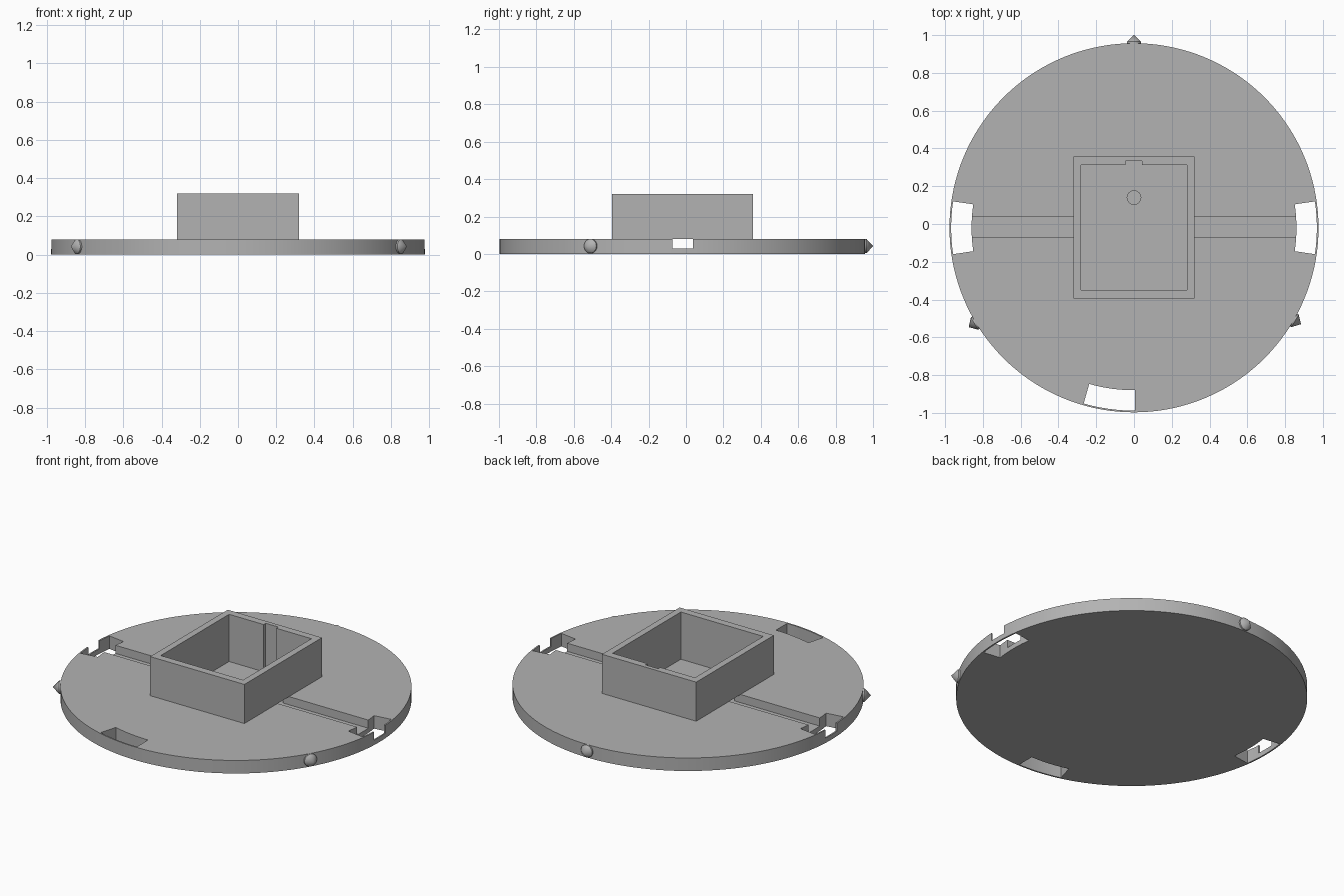
import bpy
import bmesh
from math import radians, cos, sin
from mathutils import Matrix, Vector

if "Cube" in bpy.data.objects:
    bpy.data.objects.remove(bpy.data.objects["Cube"], do_unlink=True)

CY = -0.02      # disc centre in y
R = 0.977       # disc radius
T = 0.08        # disc thickness
FLOOR = 0.03    # level of channel and pocket floors

grey = bpy.data.materials.new("plain grey")
grey.use_nodes = True
colour = (0.45, 0.45, 0.45, 1)
grey.diffuse_color = colour
grey.node_tree.nodes["Principled BSDF"].inputs["Base Color"].default_value = colour


def prism(name, outline, z0, z1):
    """Extrude a flat outline between two heights."""
    bm = bmesh.new()
    face = bm.faces.new([bm.verts.new((x, y, z0)) for x, y in outline])
    new = bmesh.ops.extrude_face_region(bm, geom=[face])["geom"]
    bmesh.ops.translate(bm, vec=(0, 0, z1 - z0),
                        verts=[v for v in new if isinstance(v, bmesh.types.BMVert)])
    bmesh.ops.recalc_face_normals(bm, faces=bm.faces)
    return finish(name, bm)


def finish(name, bm):
    mesh = bpy.data.meshes.new(name)
    bm.to_mesh(mesh)
    bm.free()
    mesh.materials.append(grey)
    obj = bpy.data.objects.new(name, mesh)
    bpy.context.collection.objects.link(obj)
    return obj


def rect(x0, x1, y0, y1):
    return [(x0, y0), (x1, y0), (x1, y1), (x0, y1)]


def arc(r, a0, a1, n):
    angles = [radians(a0 + (a1 - a0) * i / n) for i in range(n + 1)]
    return [(r * cos(a), CY + r * sin(a)) for a in angles]


def activate(obj):
    bpy.ops.object.select_all(action="DESELECT")
    obj.select_set(True)
    bpy.context.view_layer.objects.active = obj


def cut(obj, outline, z0, z1):
    """Subtract a prism from a part."""
    cutter = prism("cutter", outline, z0, z1)
    cutter.hide_render = True
    mod = obj.modifiers.new("cut", "BOOLEAN")
    mod.operation = "DIFFERENCE"
    mod.solver = "EXACT"
    mod.object = cutter
    activate(obj)
    bpy.ops.object.modifier_apply(modifier=mod.name)
    bpy.data.objects.remove(cutter, do_unlink=True)


# Round base plate
disc = prism("base_disc", arc(R, 0, 360, 144)[:-1], 0, T)

# Square box standing on the plate
box = prism("box_walls", rect(-0.32, 0.32, -0.395, 0.358), T, 0.32)

# Pocket inside the box, sunk into the plate, with a groove in the back wall
pocket = rect(-0.28, 0.28, -0.35, 0.313)
pocket[3:3] = [(0.042, 0.313), (0.042, 0.333), (-0.045, 0.333), (-0.045, 0.313)]
pocket[2], pocket[-1] = (0.28, 0.313), (-0.28, 0.313)
for part in (disc, box):
    cut(part, pocket, FLOOR, 0.5)

# Shallow round recess in the pocket floor
cut(disc, [(x, y - CY + 0.14) for x, y in arc(0.036, 0, 360, 32)[:-1]], 0.015, 0.06)

# Channels running from the pocket out through the rim
for side in (-1, 1):
    x0, x1 = sorted((side * 0.25, side * 1.1))
    cut(disc, rect(x0, x1, -0.072, 0.038), FLOOR, 0.2)

# Curved slots just inside the rim
for a0, a1 in ((-8.3, 8.3), (171.7, 188.3), (254, 270.3)):
    cut(disc, arc(0.968, a0, a1, 8) + arc(0.86, a1, a0, 8), -0.1, 0.2)

# Pointed studs around the rim
for name, angle in (("back_stud", 90), ("left_stud", -30), ("right_stud", 211)):
    out = Vector((cos(radians(angle)), sin(radians(angle)), 0))
    turn = out.to_track_quat("Z", "Y").to_matrix().to_4x4()
    bm = bmesh.new()
    for r2, depth, start in ((0.038, 0.025, 0.96), (0, 0.036, 0.985)):
        place = Matrix.Translation(out * (start + depth / 2) + Vector((0, CY, 0.042)))
        bmesh.ops.create_cone(bm, cap_ends=r2 > 0, segments=32, radius1=0.038,
                              radius2=r2, depth=depth, matrix=place @ turn)
    bmesh.ops.remove_doubles(bm, verts=bm.verts, dist=0.0001)
    caps = [f for f in bm.faces if len(f.verts) > 4 and f.normal.dot(out) > 0.5]
    bmesh.ops.delete(bm, geom=caps, context="FACES_ONLY")
    activate(finish(name, bm))
    bpy.ops.object.shade_smooth_by_angle()

activate(disc)
bpy.ops.object.shade_smooth_by_angle()
